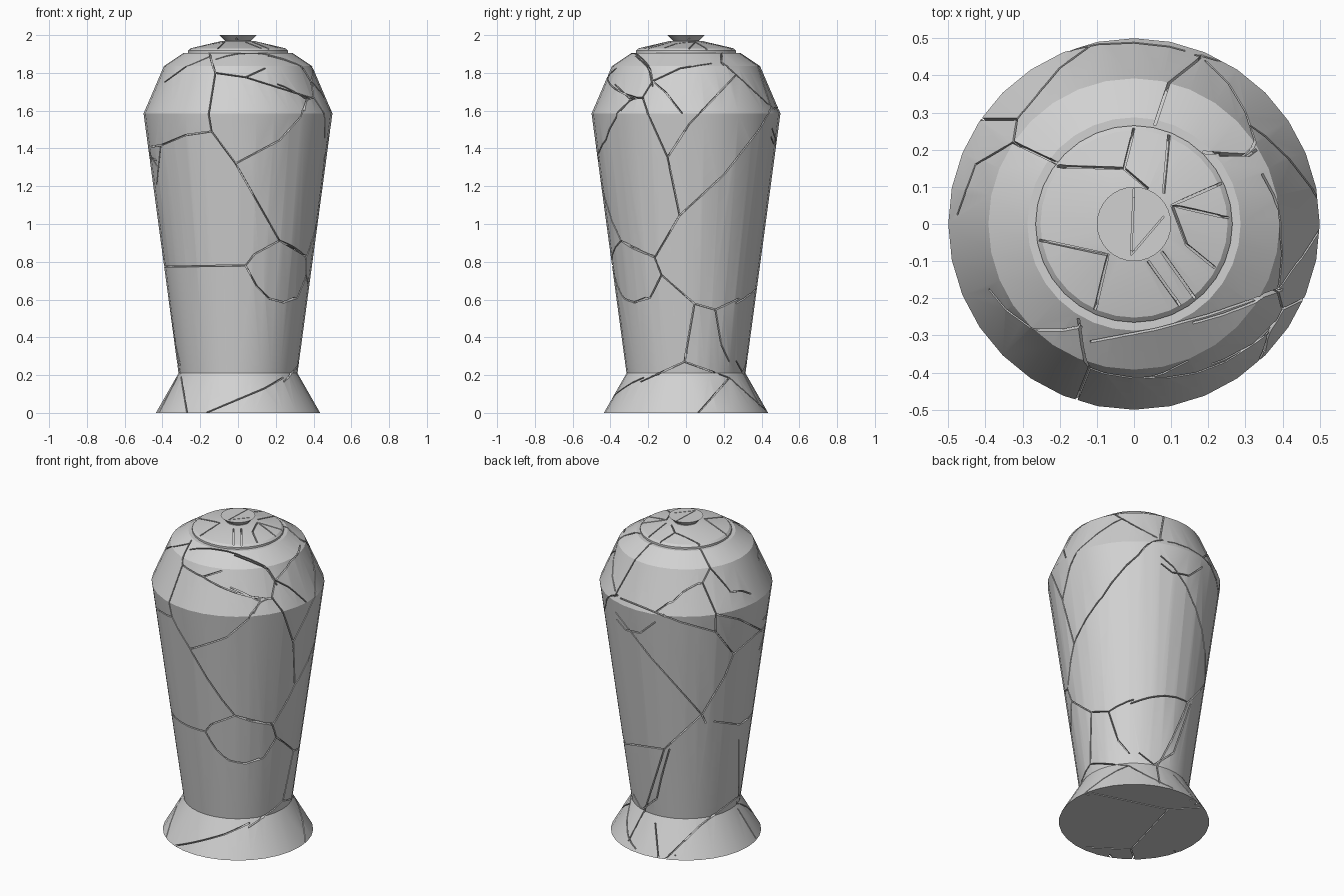
import bpy, bmesh, math
from mathutils import Vector
from mathutils.bvhtree import BVHTree

if "Cube" in bpy.data.objects:
    bpy.data.objects.remove(bpy.data.objects["Cube"])

SIDES = 32
ceramic = bpy.data.materials.new("grey ceramic")
ceramic.diffuse_color = (0.64, 0.64, 0.64, 1)
ceramic.use_nodes = True
ceramic.node_tree.nodes["Principled BSDF"].inputs["Base Color"].default_value = ceramic.diffuse_color


def add_object(name, bm):
    bmesh.ops.recalc_face_normals(bm, faces=bm.faces)
    me = bpy.data.meshes.new(name)
    bm.to_mesh(me)
    bm.free()
    me.materials.append(ceramic)
    ob = bpy.data.objects.new(name, me)
    bpy.context.collection.objects.link(ob)
    return ob


def activate(ob):
    bpy.ops.object.select_all(action='DESELECT')
    ob.select_set(True)
    bpy.context.view_layer.objects.active = ob


def loft(bm, rings):
    """Closed solid through matching rings of points."""
    rings = [[bm.verts.new(p) for p in ring] for ring in rings]
    for lo, hi in zip(rings, rings[1:]):
        for i in range(len(lo)):
            j = (i + 1) % len(lo)
            bm.faces.new((lo[i], lo[j], hi[j], hi[i]))
    bm.faces.new(rings[0][::-1])
    bm.faces.new(rings[-1])


def lathe(name, profile):
    """Turned solid from (radius, height) points, bottom to top."""
    bm = bmesh.new()
    angles = [math.tau * i / SIDES for i in range(SIDES)]
    loft(bm, [[(r * math.cos(a), r * math.sin(a), z) for a in angles] for r, z in profile])
    return add_object(name, bm)


# Turned parts
body = lathe("vase_body", [(0.435, 0), (0.315, 0.21), (0.5, 1.585), (0.392, 1.836),
                           (0.287, 1.906), (0.24, 1.906)])
lid = lathe("lid", [(0.265, 1.9), (0.265, 1.918), (0.252, 1.93), (0.09, 1.968)])
knob = lathe("lid_knob", [(0.07, 1.96), (0.07, 1.972), (0.1, 2.0)])

# One combined surface that the cracks are projected onto
surface = bmesh.new()
for p in (body, lid, knob):
    surface.from_mesh(p.data)
tree = BVHTree.FromBMesh(surface)
surface.free()


def carve(target, run, width):
    """Cut a narrow groove along a run of (point, normal) pairs."""
    rings = []
    for i, (loc, nor) in enumerate(run):
        t = run[min(i + 1, len(run) - 1)][0] - run[max(i - 1, 0)][0]
        side = nor.cross(t).normalized() * (width / 2)
        top, low = loc + nor * 0.012, loc - nor * 0.025
        rings.append([top - side, top + side, low + side, low - side])
    bm = bmesh.new()
    loft(bm, rings)
    cutter = add_object("crack_cutter", bm)
    activate(target)
    before = len(target.data.polygons)
    for solver in ('MANIFOLD', 'EXACT'):
        mod = target.modifiers.new("crack", 'BOOLEAN')
        mod.operation = 'DIFFERENCE'
        mod.solver = solver
        mod.object = cutter
        bpy.ops.object.modifier_apply(modifier=mod.name)
        if len(target.data.polygons) != before:
            break
    bpy.data.objects.remove(cutter)


def cracks(target, azimuth, elevation, paths, width=0.007):
    """Carve cracks along paths drawn in a flat view of the vase."""
    a, e = math.radians(azimuth), math.radians(elevation)
    toward = Vector((math.cos(e) * math.cos(a), math.cos(e) * math.sin(a), math.sin(e)))
    right = Vector((-math.sin(a), math.cos(a), 0))
    up = toward.cross(right)
    for path in paths:
        runs = [[]]
        for p, q in zip(path, path[1:]):
            p, q = Vector(p), Vector(q)
            n = max(2, math.ceil((q - p).length / 0.03))
            for i in range(n + 1):
                c = p.lerp(q, i / n)
                loc, nor, _, _ = tree.ray_cast(right * c.x + up * c.y + toward * 6, -toward)
                if loc is None:
                    continue
                gap = (loc - runs[-1][-1][0]).length if runs[-1] else 1
                if gap > 0.15:
                    runs.append([])
                if gap > 0.012:
                    runs[-1].append((loc, nor))
        for run in runs:
            if len(run) > 1:
                carve(target, run, width)


# Cracks on the front
cracks(body, -90, 0, [
    [(-.46, 1.41), (-.41, 1.416), (-.28, 1.47), (-.14, 1.49), (-.155, 1.58),
     (-.12, 1.80), (-.14, 1.86), (-.15, 1.9)],
    [(-.12, 1.80), (.04, 1.777), (.38, 1.67)],
    [(.04, 1.777), (.145, 1.825)],
    [(-.14, 1.49), (-.013, 1.32), (.22, .912), (.36, .83)],
    [(-.013, 1.32), (.22, 1.443), (.33, 1.565), (.37, 1.67)],
    [(.22, .912), (.087, .84), (.04, .78), (-.39, .775)],
    [(.04, .78), (.1, .67), (.166, .605), (.245, .585), (.3, .61)],
    [(.24, .187), (.14, .13), (-.165, .002)],
    [(-.31, .24), (-.27, .002)],
    [(-.32, .19), (-.415, .005)],
    [(-.39, 1.75), (-.28, 1.83), (-.14, 1.89)],
    [(-.41, 1.41), (-.43, 1.21)],
])

# Cracks on the right side
cracks(body, 0, 0, [
    [(-.3, 1.666), (-.23, 1.67), (-.177, 1.756), (-.19, 1.82), (-.266, 1.89)],
    [(-.3, 1.666), (-.377, 1.74)],
    [(-.23, 1.67), (-.2, 1.58), (-.098, 1.353), (-.034, 1.045), (-.166, .822), (-.345, .912)],
    [(-.098, 1.353), (.018, 1.53), (.266, 1.79), (.187, 1.86), (.185, 1.9)],
    [(-.177, 1.756), (-.11, 1.7), (-.02, 1.586)],
    [(-.177, 1.756), (-.03, 1.825), (.135, 1.85)],
    [(.266, 1.79), (.44, 1.63)],
    [(-.034, 1.045), (.2, 1.26), (.388, 1.5), (.455, 1.62)],
    [(-.166, .822), (-.13, .73), (.045, .578), (.156, .546), (.28, .605)],
    [(-.13, .73), (-.19, .61), (-.28, .585)],
    [(.045, .578), (-.008, .27), (-.24, .165)],
    [(-.008, .27), (.23, .186), (.42, .016)],
    [(.156, .546), (.187, .36), (.23, .27)],
    [(.23, .186), (.066, .002)],
])

# Cracks on the shoulder, drawn from above
cracks(body, -90, 90, [
    [(-.41, .282), (-.315, .282), (-.325, .22), (-.207, .164)],
    [(-.325, .22), (-.427, .16), (-.476, .024)],
    [(-.315, .282), (-.2, .42), (-.12, .478)],
    [(.185, .455), (.17, .44), (.094, .38), (.056, .266)],
    [(.33, .2), (.31, .185), (.185, .193)],
    [(-.118, -.317), (.06, -.283), (.2, -.245), (.4, -.177)],
    [(.406, -.223), (.36, -.3), (.352, -.345)],
])

# Cracks on the back and left, drawn in an angled view
cracks(body, 125, 25, [
    [(-.408, 1.253), (-.207, .994), (.092, .66), (.115, .61)],
    [(.092, .66), (.224, .88), (.276, 1.01), (.454, 1.167)],
    [(.276, 1.01), (.172, 1.138), (-.034, 1.195), (-.167, 1.247), (-.38, 1.333)],
    [(.172, 1.138), (.172, 1.24), (.31, 1.21), (.45, 1.14)],
    [(-.4, 1.21), (-.35, 1.15), (-.264, 1.132), (-.178, 1.195)],
    [(.16, .62), (.31, .603), (.356, .638)],
    [(-.356, .494), (-.126, .46), (.092, .66)],
    [(-.126, .46), (-.236, .115), (-.333, -.07)],
    [(.305, .517), (.305, .19), (.08, .017), (-.12, -.175)],
    [(-.178, .034), (-.16, -.165)],
])

# Cracks on the back right and underside, drawn in an angled view from below
cracks(body, 55, -30, [
    [(.31, .695), (.207, .408), (.09, .335), (0, .4)],
    [(-.27, .155), (.184, .08), (.37, .1)],
    [(.184, .08), (.01, -.16), (-.25, -.158)],
    [(.01, -.16), (.035, -.205)],
])

# Cracks on the lid and the knob
cracks(lid, -90, 90, [
    [(-.207, .155), (-.027, .15), (0, .258)],
    [(-.027, .15), (.038, .095)],
    [(.094, .24), (.08, .083)],
    [(.236, .11), (.102, .051), (.255, .016)],
    [(.102, .051), (.142, -.056), (.218, -.118)],
    [(.038, -.1), (.124, -.22)],
    [(.075, -.075), (.164, -.2)],
    [(-.255, -.043), (-.07, -.083), (-.105, -.231)],
])
cracks(knob, -90, 90, [
    [(0, .095), (-.008, -.083)],
    [(-.008, -.083), (.08, .02)],
], 0.004)

# Smooth turned sides with crisp rims and crack edges
for part in (body, lid, knob):
    activate(part)
    bpy.ops.object.shade_smooth_by_angle(angle=math.radians(29))
